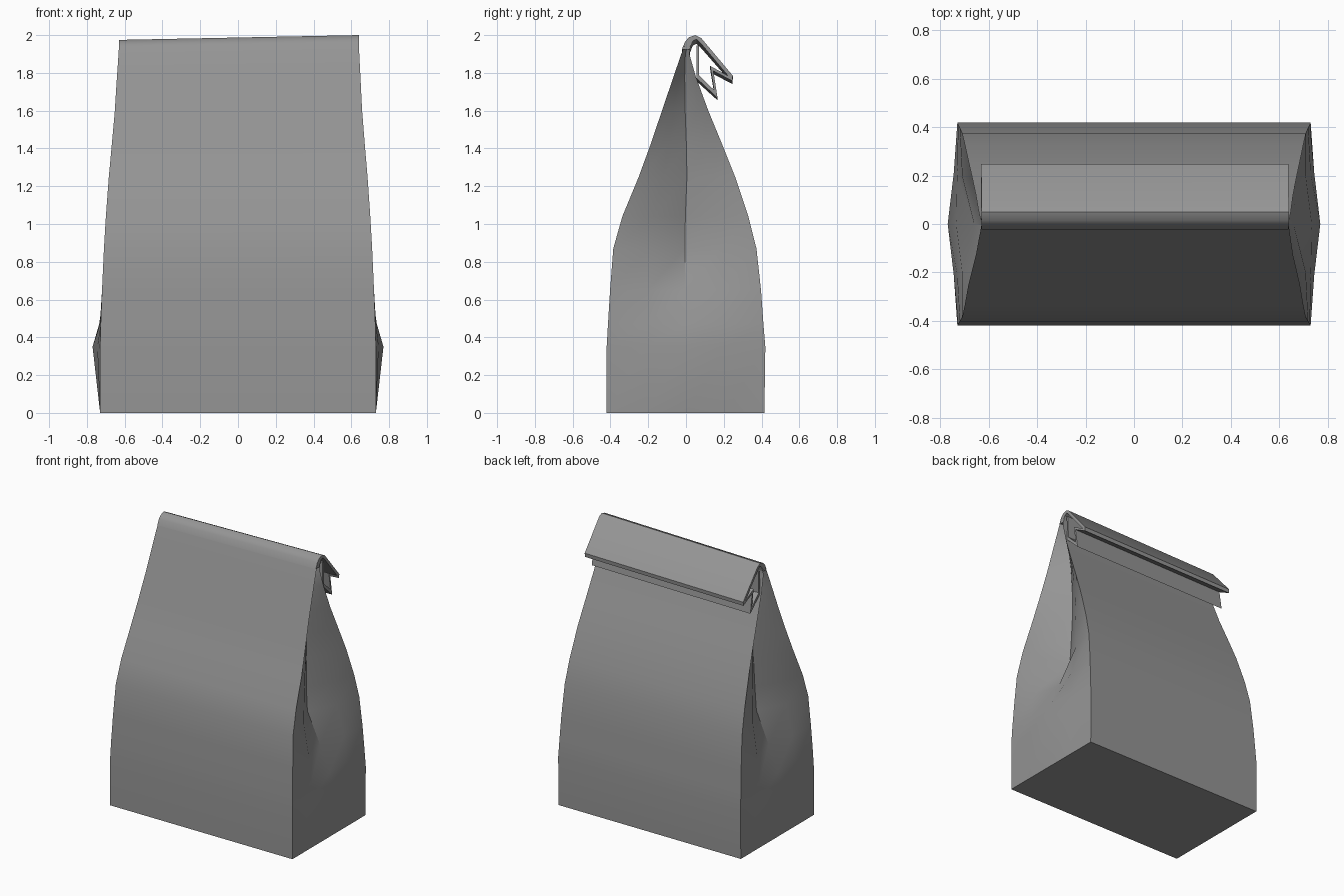
import bpy, bmesh, math

if "Cube" in bpy.data.objects:
    bpy.data.objects.remove(bpy.data.objects["Cube"])

# Dark grey paper
paper = bpy.data.materials.new("paper")
paper.diffuse_color = (0.3, 0.3, 0.3, 1)
paper.use_nodes = True
paper.node_tree.nodes["Principled BSDF"].inputs["Base Color"].default_value = paper.diffuse_color


def skew(x, y, z):
    # the folded top dips slightly towards the left end
    t = (z / 2) ** 4
    return (x + 0.005 * t, y, z - 0.02 * (0.635 - x) * t)


def finish(name, bm, angle):
    bmesh.ops.recalc_face_normals(bm, faces=bm.faces)
    mesh = bpy.data.meshes.new(name)
    bm.to_mesh(mesh)
    bm.free()
    mesh.materials.append(paper)
    ob = bpy.data.objects.new(name, mesh)
    bpy.context.collection.objects.link(ob)
    bpy.ops.object.select_all(action='DESELECT')
    ob.select_set(True)
    bpy.context.view_layer.objects.active = ob
    bpy.ops.object.shade_smooth_by_angle(angle=math.radians(angle))
    return ob


# Bag body: z, half width, front y, back y, gusset x, gusset bulge
rows = [
    (0.00, 0.73, -0.420, 0.415, 0.73, 0.0),
    (0.35, 0.73, -0.420, 0.420, 0.77, -0.005),
    (0.47, 0.727, -0.413, 0.410, 0.735, 0.0),
    (0.65, 0.72, -0.402, 0.397, 0.66, 0.02),
    (0.87, 0.71, -0.385, 0.373, 0.56, 0.03),
    (1.04, 0.70, -0.337, 0.330, 0.55, 0.025),
    (1.25, 0.685, -0.250, 0.260, 0.545, 0.01),
    (1.42, 0.67, -0.188, 0.192, 0.545, 0.0),
    (1.60, 0.655, -0.127, 0.118, 0.55, 0.0),
    (1.78, 0.645, -0.066, 0.052, 0.56, 0.0),
    (1.90, 0.638, -0.025, 0.018, 0.57, 0.0),
    (1.96, 0.635, -0.002, 0.025, 0.58, 0.0),
]
bm = bmesh.new()
rings = []
for z, w, yf, yb, g, bulge in rows:
    yc = (yf + yb) / 2
    m = (w + g) / 2 + bulge
    side = [(w, yf), (m, (yf + yc) / 2), (g, yc), (m, (yc + yb) / 2), (w, yb)]
    loop = side + [(-x, y) for x, y in reversed(side)]
    rings.append([bm.verts.new(skew(x, y, z)) for x, y in loop])
for a, b in zip(rings, rings[1:]):
    for i in range(len(a)):
        j = (i + 1) % len(a)
        bm.faces.new((a[i], a[j], b[j], b[i]))
bm.faces.new(rings[0])
finish("bag_body", bm, 40)

# Rolled top: zigzag strip outline in (y, z), extruded across the bag
outline = [
    (-0.022, 1.925), (-0.005, 1.965), (0.015, 1.988), (0.05, 2.0), (0.08, 1.985),
    (0.248, 1.785), (0.245, 1.757), (0.145, 1.81), (0.167, 1.667),
    (0.055, 1.772), (0.055, 1.945), (0.07, 1.945), (0.07, 1.785),
    (0.148, 1.71), (0.128, 1.837), (0.222, 1.785), (0.075, 1.96),
    (0.055, 1.978), (0.035, 1.967), (0.02, 1.925),
]
bm = bmesh.new()
ends = [[bm.verts.new(skew(x, y, z)) for y, z in outline] for x in (-0.635, 0.635)]
n = len(outline)
for i in range(n):
    j = (i + 1) % n
    bm.faces.new((ends[0][i], ends[0][j], ends[1][j], ends[1][i]))
for end in ends:
    bm.faces.new(end)
finish("rolled_top", bm, 40)
